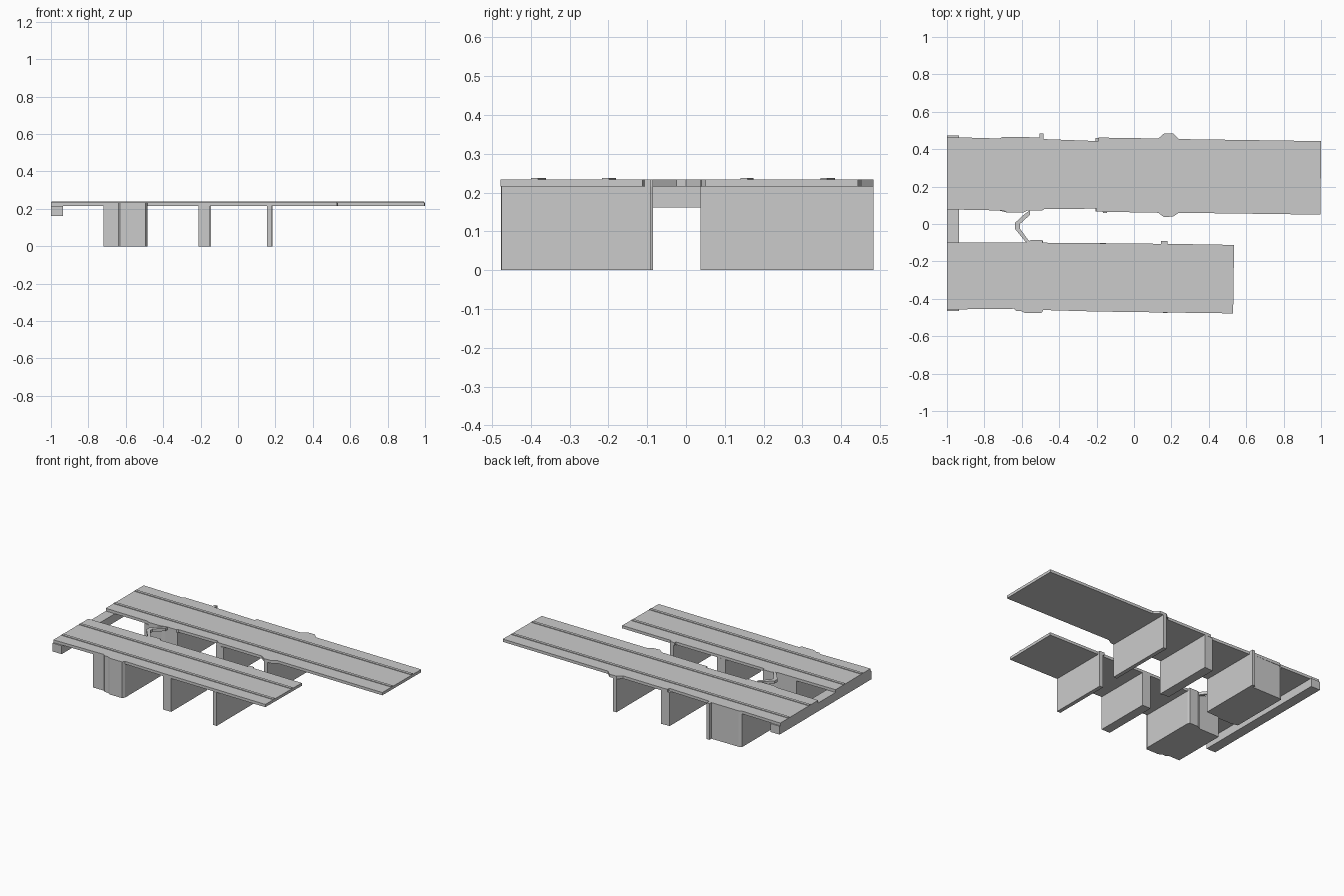
import bpy, bmesh


def prism(name, outline, z0, z1):
    """Extrude a flat outline between two heights."""
    bm = bmesh.new()
    face = bm.faces.new([bm.verts.new((x, y, z0)) for x, y in outline])
    ext = bmesh.ops.extrude_face_region(bm, geom=[face])
    for v in ext["geom"]:
        if isinstance(v, bmesh.types.BMVert):
            v.co.z = z1
    bmesh.ops.recalc_face_normals(bm, faces=bm.faces)
    me = bpy.data.meshes.new(name)
    bm.to_mesh(me)
    bm.free()
    ob = bpy.data.objects.new(name, me)
    bpy.context.collection.objects.link(ob)
    return ob


def box(name, x0, x1, y0, y1, z0=0.0, z1=0.216):
    return prism(name, [(x0, y0), (x1, y0), (x1, y1), (x0, y1)], z0, z1)


Z0, Z1 = 0.216, 0.234

# Long deck: outer edge, then inner edge back
prism("long_deck", [
    (-1, 0.465), (-0.72, 0.457), (-0.70, 0.466), (-0.505, 0.463),
    (-0.505, 0.483), (-0.485, 0.483), (-0.485, 0.454), (-0.19, 0.443),
    (-0.19, 0.462), (0.13, 0.457), (0.16, 0.483), (0.21, 0.483),
    (0.24, 0.454), (1, 0.443), (0.997, 0.05), (0.24, 0.06),
    (0.21, 0.04), (0.16, 0.037), (0.13, 0.06), (-0.20, 0.066),
    (-0.20, 0.082), (-0.48, 0.08), (-0.49, 0.072), (-0.57, 0.072),
    (-0.59, 0.062), (-0.68, 0.062), (-0.70, 0.072), (-1, 0.078)], Z0, Z1)

# Short deck: inner edge, then outer edge back
prism("short_deck", [
    (-1, -0.10), (-0.58, -0.10), (-0.55, -0.085), (-0.49, -0.085),
    (-0.49, -0.10), (0.145, -0.106), (0.145, -0.092), (0.18, -0.092),
    (0.18, -0.106), (0.535, -0.112), (0.53, -0.478), (-0.20, -0.468),
    (-0.485, -0.46), (-0.495, -0.477), (-0.58, -0.477), (-0.605, -0.465),
    (-0.63, -0.465), (-0.64, -0.453), (-1, -0.457)], Z0, Z1)

# Low ridges running along both roadways
for name, x1, ya, yb in (("long", 0.995, 0.165, 0.15), ("long", 0.995, 0.375, 0.355),
                         ("short", 0.53, -0.19, -0.207), ("short", 0.53, -0.37, -0.39)):
    w = 0.009
    prism(name + "_deck_ridge", [(-0.998, ya - w), (x1, yb - w), (x1, yb + w),
                                 (-0.998, ya + w)], Z1 - 0.002, Z1 + 0.004)

# End beam under both decks
box("end_beam", -1, -0.935, -0.465, 0.472, 0.162, Z0)

# Bent link between the decks
prism("bent_link", [(-0.555, 0.075), (-0.595, 0.045), (-0.637, 0.005), (-0.637, -0.025),
                    (-0.58, -0.095), (-0.555, -0.10), (-0.61, -0.025),
                    (-0.61, 0.0), (-0.555, 0.05)], Z0, Z1)

# Large abutments
prism("short_deck_abutment", [
    (-0.72, -0.453), (-0.64, -0.453), (-0.63, -0.465), (-0.605, -0.465),
    (-0.58, -0.477), (-0.495, -0.477), (-0.485, -0.46), (-0.485, -0.10),
    (-0.49, -0.085), (-0.55, -0.085), (-0.58, -0.10), (-0.72, -0.10)], 0, Z0)
prism("long_deck_abutment", [
    (-0.72, 0.072), (-0.68, 0.062), (-0.59, 0.062), (-0.57, 0.072),
    (-0.485, 0.075), (-0.485, 0.483), (-0.505, 0.483), (-0.505, 0.463),
    (-0.70, 0.463), (-0.72, 0.457)], 0, Z0)

# Middle and slim wall piers
box("short_deck_middle_pier", -0.21, -0.15, -0.468, -0.102)
box("long_deck_middle_pier", -0.205, -0.15, 0.066, 0.46)
box("long_deck_middle_pier_rib", -0.165, -0.145, 0.06, 0.462)
box("short_deck_slim_pier", 0.155, 0.18, -0.475, -0.092)
box("long_deck_slim_pier", 0.16, 0.185, 0.037, 0.483)
